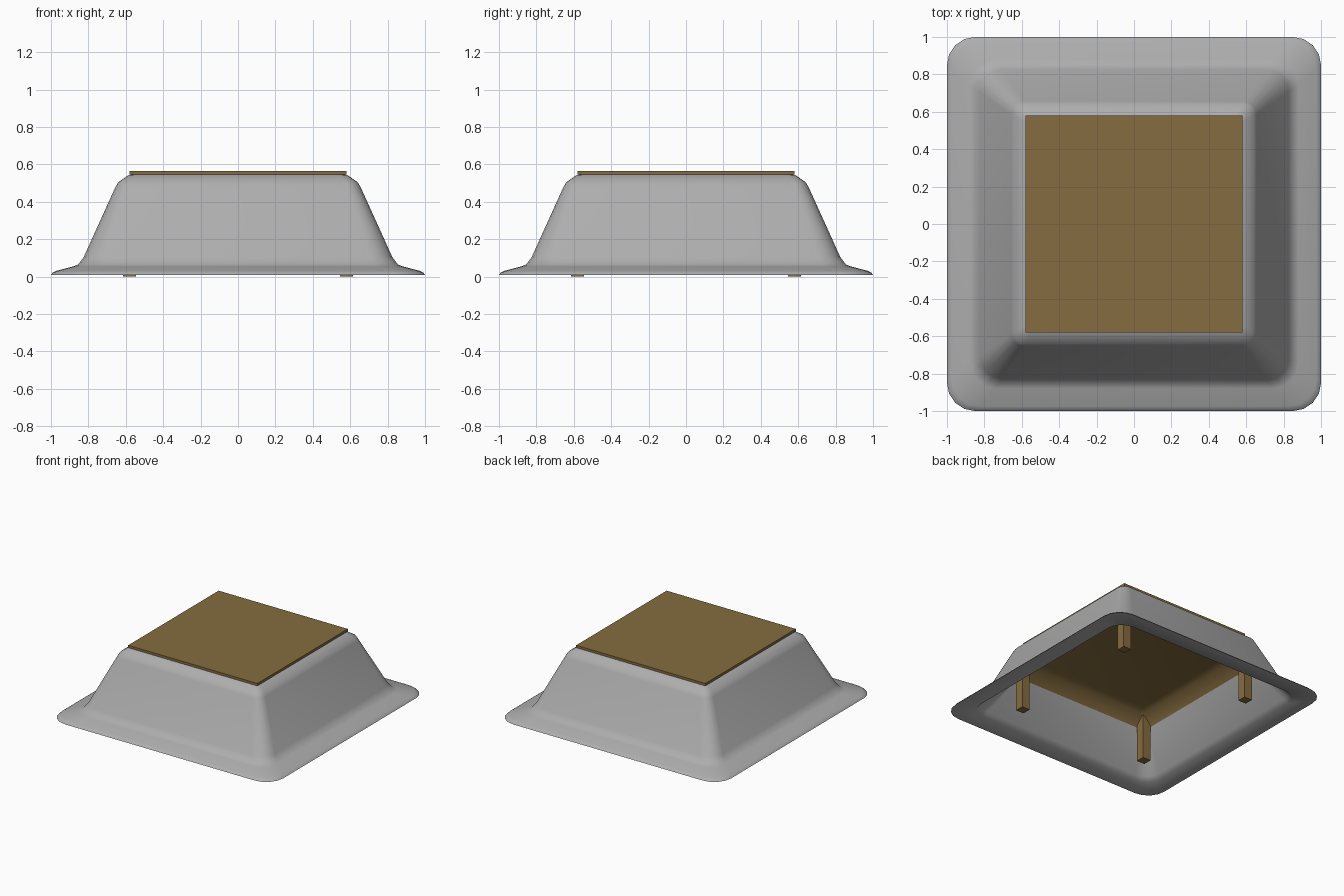
import bpy, bmesh, math

if "Cube" in bpy.data.objects:
    bpy.data.objects.remove(bpy.data.objects["Cube"])

wood = bpy.data.materials.new("wood")
wood.diffuse_color = (0.235, 0.15, 0.05, 1)
wood.use_nodes = True
wood.node_tree.nodes["Principled BSDF"].inputs["Base Color"].default_value = wood.diffuse_color
cloth = bpy.data.materials.new("cloth")
cloth.diffuse_color = (0.42, 0.42, 0.42, 1)
cloth.use_nodes = True
cloth.node_tree.nodes["Principled BSDF"].inputs["Base Color"].default_value = cloth.diffuse_color


def rounded_square(half, z, radius, segs):
    pts = []
    for q in range(4):
        mid = math.radians(45 + 90 * q)
        cx = math.copysign(half - radius, math.cos(mid))
        cy = math.copysign(half - radius, math.sin(mid))
        for i in range(segs + 1):
            a = math.radians(90 * q + 90 * i / segs)
            pts.append((cx + radius * math.cos(a), cy + radius * math.sin(a), z))
    return pts


def loft(name, profile, segs, mat):
    """Closed shell through (half width, height, corner radius) rings, capped at both ends."""
    bm = bmesh.new()
    rings = [[bm.verts.new(p) for p in rounded_square(h, z, r, segs)] for h, z, r in profile]
    n = len(rings[0])
    for a, b in zip(rings, rings[1:]):
        for i in range(n):
            bm.faces.new((a[i], a[(i + 1) % n], b[(i + 1) % n], b[i]))
    bm.faces.new(rings[0])
    bm.faces.new(rings[-1])
    bmesh.ops.recalc_face_normals(bm, faces=bm.faces)
    me = bpy.data.meshes.new(name)
    bm.to_mesh(me)
    bm.free()
    ob = bpy.data.objects.new(name, me)
    bpy.context.collection.objects.link(ob)
    me.materials.append(mat)
    bpy.ops.object.select_all(action='DESELECT')
    ob.select_set(True)
    bpy.context.view_layer.objects.active = ob
    bpy.ops.object.shade_smooth_by_angle(angle=math.radians(50))
    return ob


def box(name, center, size, mat):
    bpy.ops.mesh.primitive_cube_add(size=1, location=center)
    ob = bpy.context.object
    ob.name = name
    ob.scale = size
    ob.data.materials.append(mat)
    return ob


# Quilt: outside from the top down, around the hem, then back up inside
loft("quilt", [
    (0.57, 0.546, 0.03), (0.585, 0.543, 0.04), (0.64, 0.505, 0.06), (0.655, 0.48, 0.07),
    (0.825, 0.105, 0.12), (0.855, 0.065, 0.13), (0.88, 0.055, 0.14),
    (0.975, 0.03, 0.15), (0.99, 0.022, 0.15), (1.0, 0.01, 0.15),
    (0.86, 0.012, 0.13), (0.835, 0.045, 0.12), (0.62, 0.285, 0.03),
    (0.565, 0.525, 0.03)], 4, cloth)

# Board lying on top of the quilt
box("table_board", (0, 0, 0.555), (1.16, 1.16, 0.02), wood)

# Frame with a sloping inner apron that meets the quilt lining
loft("table_frame", [
    (0.565, 0.52, 0.03), (0.622, 0.283, 0.03), (0.605, 0.31, 0.03),
    (0.545, 0.37, 0.02), (0.50, 0.385, 0.02)], 3, wood)

# Four legs
for i, (sx, sy) in enumerate([(-1, -1), (1, -1), (1, 1), (-1, 1)]):
    box(f"leg_{i + 1}", (0.58 * sx, 0.58 * sy, 0.18), (0.07, 0.07, 0.36), wood)
